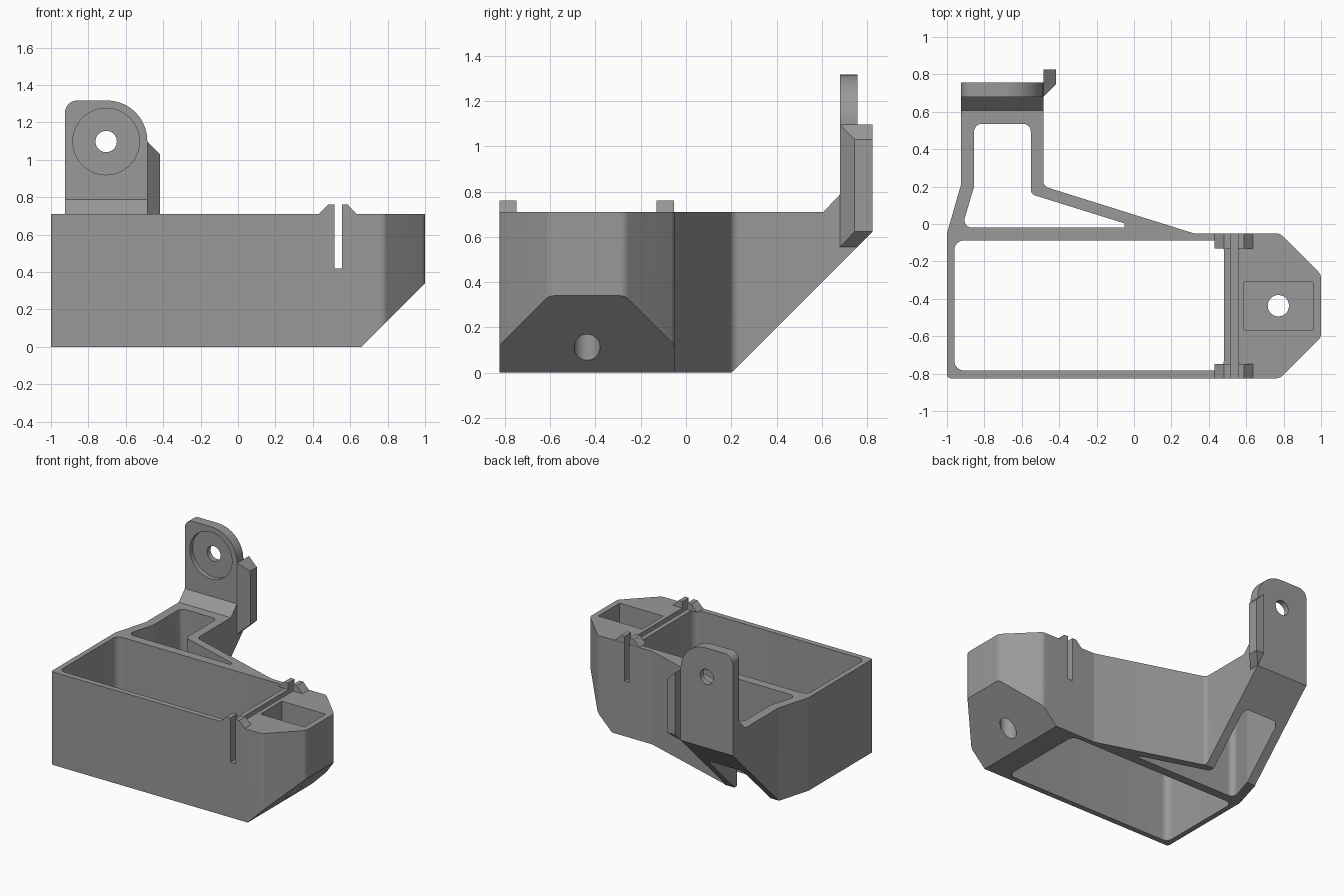
import bpy, bmesh, math
from mathutils import Vector

if "Cube" in bpy.data.objects:
    bpy.data.objects.remove(bpy.data.objects["Cube"])

grey = bpy.data.materials.new("mid grey")
grey.diffuse_color = (0.32, 0.32, 0.32, 1)
grey.use_nodes = True
grey.node_tree.nodes["Principled BSDF"].inputs["Base Color"].default_value = grey.diffuse_color


def rounded(corners, seg=8):
    """Turn (u, v, radius) corners into a filleted outline."""
    out, n = [], len(corners)
    for i, (u, v, r) in enumerate(corners):
        p = Vector((u, v))
        if r == 0:
            out.append(p)
            continue
        a = (Vector(corners[i - 1][:2]) - p).normalized()
        b = (Vector(corners[(i + 1) % n][:2]) - p).normalized()
        half = a.angle(b) / 2
        c = p + (a + b).normalized() * r / math.sin(half)
        d = r / math.tan(half)
        s, e = p + a * d - c, p + b * d - c
        t0 = math.atan2(s.y, s.x)
        turn = (math.atan2(e.y, e.x) - t0 + math.pi) % (2 * math.pi) - math.pi
        for k in range(seg + 1):
            t = t0 + turn * k / seg
            out.append(c + Vector((math.cos(t), math.sin(t))) * r)
    return out


def circle(u, v, r, n=40):
    return [(u + r * math.cos(2 * math.pi * k / n), v + r * math.sin(2 * math.pi * k / n))
            for k in range(n)]


def rect(u0, u1, v0, v1, r=0):
    return rounded([(u0, v0, r), (u1, v0, r), (u1, v1, r), (u0, v1, r)])


def finish(name, bm):
    bmesh.ops.recalc_face_normals(bm, faces=bm.faces)
    me = bpy.data.meshes.new(name)
    bm.to_mesh(me)
    bm.free()
    me.materials.append(grey)
    ob = bpy.data.objects.new(name, me)
    bpy.context.collection.objects.link(ob)
    return ob


def prism(name, pts, axis, a, b):
    """Extrude a 2D outline along an axis from a to b."""
    place = {"x": lambda u, v, t: (t, u, v),
             "y": lambda u, v, t: (u, t, v),
             "z": lambda u, v, t: (u, v, t)}[axis]
    bm = bmesh.new()
    lo = [bm.verts.new(place(p[0], p[1], a)) for p in pts]
    hi = [bm.verts.new(place(p[0], p[1], b)) for p in pts]
    bm.faces.new(lo)
    bm.faces.new(hi)
    for i in range(len(pts)):
        j = (i + 1) % len(pts)
        bm.faces.new((lo[i], lo[j], hi[j], hi[i]))
    return finish(name, bm)


def select(ob):
    bpy.ops.object.select_all(action="DESELECT")
    ob.select_set(True)
    bpy.context.view_layer.objects.active = ob


def cut(ob, *cutter):
    tool = prism("cutter", *cutter)
    tool.hide_render = True
    m = ob.modifiers.new("cut", "BOOLEAN")
    m.operation, m.solver, m.object = "DIFFERENCE", "EXACT", tool
    select(ob)
    bpy.ops.object.modifier_apply(modifier=m.name)
    bpy.data.objects.remove(tool)


TOP = 0.71

# Tray body outline with rear arm
body = prism("tray_body", rounded([
    (-1, -0.825, 0.02), (0.78, -0.825, 0.05), (1, -0.605, 0.05), (1, -0.27, 0.05),
    (0.78, -0.05, 0.05), (0.32, -0.05, 0.05), (-0.485, 0.202, 0.04), (-0.485, 0.757, 0),
    (-0.925, 0.757, 0), (-0.925, 0.21, 0.05), (-1, -0.05, 0.05)]), "z", 0, TOP)

# Main opening and rear arm opening
cut(body, rect(-0.96, 0.48, -0.783, -0.088, 0.05), "z", -0.2, 1)
cut(body, rounded([
    (-0.92, -0.02, 0.04), (-0.05, -0.02, 0), (-0.05, 0.003, 0), (-0.552, 0.16, 0.03),
    (-0.552, 0.535, 0.04), (-0.855, 0.535, 0.04), (-0.855, 0.2, 0.05)]), "z", -0.2, 1)

# Sloped undersides on the right end and the rear arm
cut(body, [(0.56, -0.1), (1.2, -0.1), (1.2, 0.54)], "y", -1.2, 1.2)
cut(body, [(0.102, -0.1), (1.2, -0.1), (1.2, 0.998)], "x", -1.2, 1.2)

# Narrow slot, screw recess and screw hole at the right end
cut(body, rect(0.515, 0.555, 0.42, 1), "y", -1.2, 0.3)
cut(body, rect(0.587, 0.957, -0.567, -0.31), "z", 0.56, 1)
cut(body, circle(0.772, -0.437, 0.057), "z", -0.2, 1)

# Small lips on both sides of the slot
for side, y0, y1 in (("front", -0.825, -0.748), ("back", -0.13, -0.052)):
    prism(side + "_left_lip", [(0.43, TOP), (0.515, TOP), (0.515, 0.76), (0.48, 0.76)],
          "y", y0, y1)
    prism(side + "_right_lip", [(0.555, TOP), (0.635, TOP), (0.587, 0.76), (0.555, 0.76)],
          "y", y0, y1)

# Upright mounting plate with recess and bolt hole
plate = prism("mounting_plate", rounded([
    (-0.925, TOP, 0), (-0.485, TOP, 0), (-0.485, 1.317, 0.215), (-0.925, 1.317, 0.065)], 16),
    "y", 0.68, 0.757)
cut(plate, circle(-0.705, 1.098, 0.178, 56), "y", 0.5, 0.715)
cut(plate, circle(-0.705, 1.098, 0.057), "y", 0.5, 0.9)

# Sloped web where the plate meets the arm
prism("plate_web", [(0.607, TOP), (0.68, TOP), (0.68, 0.787)], "x", -0.925, -0.485)

# Tapered side tab on the plate
bm = bmesh.new()
rings = []
for x, y0, z0, z1 in ((-0.485, 0.68, 0.555, 1.097), (-0.418, 0.745, 0.623, 1.03)):
    rings.append([bm.verts.new((x, y, z)) for y, z in
                  ((y0, z0), (0.825, z0), (0.825, z1), (y0, z1))])
bm.faces.new(rings[0])
bm.faces.new(rings[1])
for i in range(4):
    j = (i + 1) % 4
    bm.faces.new((rings[0][i], rings[0][j], rings[1][j], rings[1][i]))
tab = finish("side_tab", bm)
cut(tab, [(0.102, -0.1), (1.2, -0.1), (1.2, 0.998)], "x", -1.2, 1.2)

for ob in list(bpy.context.scene.objects):
    select(ob)
    bpy.ops.object.shade_smooth_by_angle(angle=math.radians(20))
